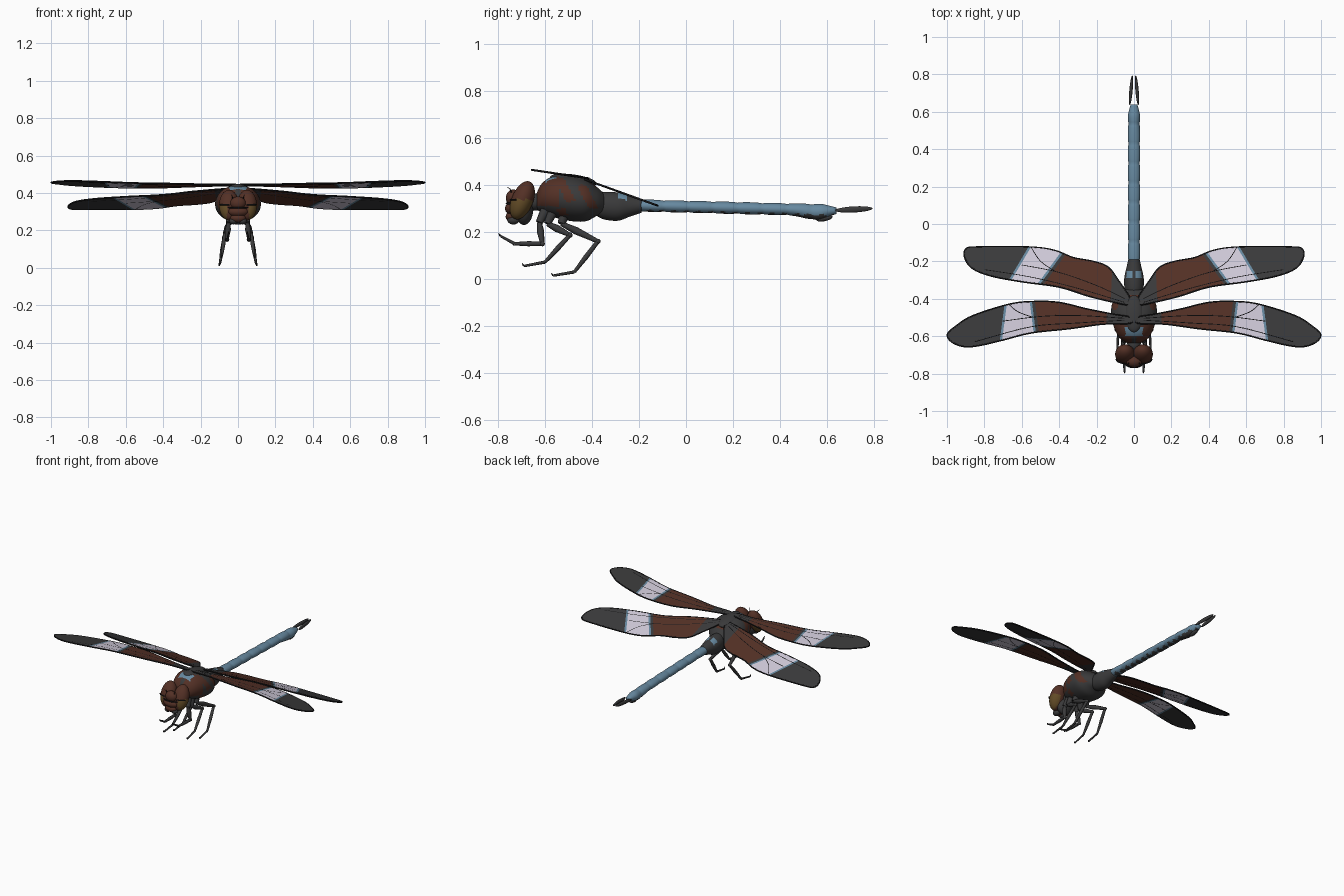
import bpy, bmesh, math
from mathutils import Vector, Matrix

cube = bpy.data.objects.get("Cube")
if cube:
    bpy.data.objects.remove(cube)

PALETTE = {
    "charcoal": (0.042, 0.042, 0.043),
    "black": (0.010, 0.010, 0.011),
    "brown": (0.088, 0.030, 0.019),
    "olive": (0.125, 0.072, 0.020),
    "blue": (0.135, 0.250, 0.350),
    "pale_lilac": (0.620, 0.580, 0.680),
}
MATS = {}
for label, rgb in PALETTE.items():
    m = bpy.data.materials.new(label)
    m.use_nodes = True
    m.diffuse_color = (*rgb, 1)
    m.node_tree.nodes["Principled BSDF"].inputs["Base Color"].default_value = (*rgb, 1)
    MATS[label] = m


def spline(pts, steps=5, cyclic=False):
    """Smooth a short list of points (Catmull-Rom)."""
    pts = [Vector(p) for p in pts]
    n = len(pts)
    pick = (lambda i: pts[i % n]) if cyclic else (lambda i: pts[max(0, min(n - 1, i))])
    out = []
    for i in range(n if cyclic else n - 1):
        a, b, c, d = (pick(i + k) for k in (-1, 0, 1, 2))
        for s in range(steps):
            t = s / steps
            out.append(b + (c - a) * (t / 2) + (2 * a - 5 * b + 4 * c - d) * (t * t / 2)
                       + (3 * b - a - 3 * c + d) * (t ** 3 / 2))
    return out if cyclic else out + [pts[-1]]


def finish(name, bm, colours, rule=None, smooth=True):
    """Turn a bmesh into an object; the rule names a colour per face centre."""
    for f in bm.faces:
        f.smooth = smooth
        if rule:
            f.material_index = colours.index(rule(f.calc_center_median()))
    me = bpy.data.meshes.new(name)
    bm.to_mesh(me)
    bm.free()
    for c in colours:
        me.materials.append(MATS[c])
    ob = bpy.data.objects.new(name, me)
    bpy.context.collection.objects.link(ob)
    return ob


def loft(name, rings, colours, rule=None, sides=40):
    """Skin elliptical rings (y, centre z, half width, half height)."""
    bm = bmesh.new()
    rows = []
    for y, z, rx, rz in rings:
        rows.append([bm.verts.new((rx * math.cos(k * math.tau / sides), y,
                                   z + rz * math.sin(k * math.tau / sides))) for k in range(sides)])
    for a, b in zip(rows, rows[1:]):
        for k in range(sides):
            j = (k + 1) % sides
            bm.faces.new((a[k], a[j], b[j], b[k]))
    bm.faces.new(rows[0])
    bm.faces.new(rows[-1])
    bmesh.ops.recalc_face_normals(bm, faces=bm.faces)
    return finish(name, bm, colours, rule)


def ball(name, centre, radii, colours, rule=None, tilt=0.0, yaw=0.0):
    bm = bmesh.new()
    mat = (Matrix.Translation(centre) @ Matrix.Rotation(math.radians(yaw), 4, 'Z')
           @ Matrix.Rotation(math.radians(tilt), 4, 'X') @ Matrix.Diagonal((*radii, 1)))
    bmesh.ops.create_uvsphere(bm, u_segments=32, v_segments=20, radius=1, matrix=mat)
    return finish(name, bm, colours, rule)


def tube(name, pts, radii, colour, cyclic=False):
    cu = bpy.data.curves.new(name, 'CURVE')
    cu.dimensions = '3D'
    cu.bevel_depth = 1
    cu.bevel_resolution = 2
    cu.use_fill_caps = True
    sp = cu.splines.new('POLY')
    sp.points.add(len(pts) - 1)
    sp.use_cyclic_u = cyclic
    for i, (p, co) in enumerate(zip(sp.points, pts)):
        p.co = (*co, 1)
        p.radius = radii[i] if isinstance(radii, (list, tuple)) else radii
    cu.materials.append(MATS[colour])
    ob = bpy.data.objects.new(name, cu)
    bpy.context.collection.objects.link(ob)
    return ob


# Thorax: dark shell with brown plates and a blue collar mark
def thorax_rule(c):
    x, y, z = abs(c.x), c.y, c.z
    slant = y + 0.5 * (z - 0.35)
    if x < 0.045 and -0.6 < y < -0.555 and z > 0.39:
        return "blue"
    if y < -0.545 and x > 0.012 and z > 0.31:
        return "brown"
    if x < 0.035 and -0.45 < y < -0.38 and z > 0.37:
        return "brown"
    if x > 0.05 and (-0.52 < slant < -0.48 and 0.33 < z < 0.43
                     or -0.44 < slant < -0.4 and 0.3 < z < 0.4
                     or -0.58 < slant < -0.54 and 0.27 < z < 0.3):
        return "brown"
    return "charcoal"


loft("thorax", spline([(-0.64, 0.325, 0.025, 0.03), (-0.615, 0.345, 0.07, 0.06),
                       (-0.57, 0.35, 0.1, 0.085), (-0.5, 0.345, 0.12, 0.097),
                       (-0.43, 0.335, 0.118, 0.09), (-0.38, 0.33, 0.085, 0.062),
                       (-0.35, 0.32, 0.05, 0.045)], 7),
     ["charcoal", "brown", "blue"], thorax_rule, 64)
loft("neck", [(-0.69, 0.325, 0.03, 0.03), (-0.61, 0.33, 0.04, 0.04)], ["charcoal"])
ball("wing_saddle", (0, -0.48, 0.42), (0.05, 0.1, 0.025), ["charcoal"], tilt=-8)

# Abdomen: dark base, then a long blue segmented tail with a dark belly
loft("abdomen_base", spline([(-0.39, 0.315, 0.035, 0.04), (-0.35, 0.312, 0.05, 0.058),
                             (-0.29, 0.308, 0.052, 0.06), (-0.24, 0.31, 0.042, 0.045),
                             (-0.19, 0.312, 0.03, 0.03)], 8), ["charcoal", "blue"],
     lambda c: "blue" if 0.008 < abs(c.x) < 0.04 and -0.29 < c.y < -0.25 and c.z > 0.335
     else "charcoal")

SEGMENTS, STEPS = 8, 10
tail = []
for i in range(SEGMENTS * STEPS + 1):
    u = i / (SEGMENTS * STEPS)
    bulge = 0.86 + 0.14 * math.sin(math.pi * (i % STEPS) / STEPS) ** 0.5
    swell = math.exp(-((u - 0.89) / 0.07) ** 2)
    end = 1 - 0.4 * max(0, (u - 0.93) / 0.07)
    tail.append((-0.2 + 0.84 * u, 0.313 - 0.022 * u - 0.008 * swell,
                 0.033 * bulge * end, (0.026 + 0.009 * swell) * bulge * end))
loft("tail", tail, ["blue", "charcoal"],
     lambda c: "charcoal" if c.z < 0.297 - 0.025 * (c.y + 0.2) - 0.01 * math.sin(c.y * 60) ** 2
     else "blue")
ball("tail_plate", (0, 0.59, 0.258), (0.015, 0.035, 0.012), ["charcoal"], tilt=12)

# Head: paired eyes with olive lower sides, stacked face plates
for side, tag in ((1, "left"), (-1, "right")):
    ball(tag + "_eye", (side * 0.048, -0.697, 0.335), (0.053, 0.046, 0.086), ["brown", "olive"],
         lambda c: "olive" if c.z < 0.337 and abs(c.x) > 0.058 else "brown", tilt=-22)
    ball(tag + "_mandible", (side * 0.025, -0.735, 0.25), (0.022, 0.025, 0.018), ["charcoal"])
    tube(tag + "_antenna", [(side * 0.025, -0.74, 0.36), (side * 0.032, -0.75, 0.385),
                            (side * 0.036, -0.76, 0.39)], [0.003, 0.002, 0.001], "black")
    tube(tag + "_eye_seam", [(side * (0.045 + 0.05 * math.sin(a)), -0.722 - 0.024 * math.cos(a), 0.337)
                             for a in (i * math.pi / 16 for i in range(9))], 0.0035, "black")
ball("head_core", (0, -0.69, 0.3), (0.06, 0.04, 0.07), ["charcoal"])
ball("forehead", (0, -0.735, 0.345), (0.042, 0.032, 0.036), ["brown"])
ball("face_plate", (0, -0.738, 0.3), (0.055, 0.033, 0.028), ["brown"])
ball("upper_lip", (0, -0.738, 0.265), (0.042, 0.03, 0.024), ["brown"])
tube("face_seam", [(0.055 * math.cos(a), -0.735 - 0.029 * math.sin(a), 0.322)
                   for a in (i * math.pi / 12 for i in range(13))], 0.004, "black")


# Wings: one outline, cut into bands, with an inset brown panel
def wing(name, side, outline, height, root_x, inner, outer, veins):
    place = lambda p: Vector((side * p[0], p[1], height(p[1])))
    edge = spline(outline, 5, True)
    bm = bmesh.new()
    bm.faces.new([bm.verts.new((p[0], p[1], 0)) for p in edge])

    def gap(line, p):
        """Signed distance outward from a band line (rear point, front point)."""
        a, b = (Vector((*q, 0)) for q in line)
        d = (b - a).normalized()
        return (Vector((p[0], p[1], 0)) - a).dot(Vector((-d.y, d.x, 0)))

    strip = 0.012
    root = ((root_x, 0), (root_x, -1))
    for line, shift in ((root, 0), (inner, 0), (inner, strip), (outer, 0), (outer, strip)):
        a, b = (Vector((*q, 0)) for q in line)
        d = (b - a).normalized()
        no = Vector((-d.y, d.x, 0))
        bmesh.ops.bisect_plane(bm, geom=bm.verts[:] + bm.edges[:] + bm.faces[:],
                               plane_co=a + no * shift, plane_no=no)
    colours = ["charcoal", "brown", "blue", "pale_lilac"]
    panel = None
    for f in bm.faces:
        c = f.calc_center_bounds()
        gi, go = gap(inner, c), gap(outer, c)
        if gi < 0:
            f.material_index = 0
            if gap(root, c) > 0:
                panel = f
        elif go > strip:
            f.material_index = 0
        else:
            f.material_index = 2 if gi < strip or go > 0 else 3
    if panel:
        bmesh.ops.inset_region(bm, faces=[panel], thickness=0.016, use_even_offset=True)
        panel.material_index = 1
    for v in bm.verts:
        v.co = place(v.co)
    ob = finish(name, bm, colours, smooth=False)
    sol = ob.modifiers.new("thickness", 'SOLIDIFY')
    sol.thickness = 0.006
    sol.offset = 0
    tube(name + "_edge", [place(p) for p in edge], 0.0045, "black", True)
    for k, v in enumerate(veins):
        tube(f"{name}_vein_{k + 1}", [place(p) for p in spline([(*q, 0) for q in v])], 0.0038, "black")


FORE = [(0.02, -0.5), (0.02, -0.53), (0.165, -0.535), (0.35, -0.56), (0.55, -0.582), (0.7, -0.62),
        (0.83, -0.65), (0.91, -0.655), (0.975, -0.63), (0.997, -0.59), (0.95, -0.545),
        (0.86, -0.49), (0.67, -0.43), (0.54, -0.415), (0.4, -0.42), (0.25, -0.455), (0.1, -0.485)]
HIND = [(0.02, -0.4), (0.03, -0.43), (0.1, -0.42), (0.245, -0.385), (0.4, -0.337), (0.59, -0.31),
        (0.755, -0.28), (0.86, -0.24), (0.903, -0.185), (0.9, -0.135), (0.835, -0.123),
        (0.57, -0.123), (0.43, -0.14), (0.325, -0.18), (0.22, -0.2), (0.14, -0.23), (0.085, -0.3)]
FORE_VEINS = [[(0.05, -0.515), (0.3, -0.53), (0.55, -0.55), (0.85, -0.63)],
              [(0.05, -0.505), (0.3, -0.49), (0.5, -0.495), (0.7, -0.52)],
              [(0.54, -0.5), (0.62, -0.47), (0.67, -0.43)]]
HIND_VEINS = [[(0.05, -0.42), (0.3, -0.345), (0.55, -0.285), (0.8, -0.245)],
              [(0.05, -0.4), (0.2, -0.33), (0.4, -0.26), (0.6, -0.22)],
              [(0.42, -0.255), (0.5, -0.2), (0.55, -0.125)]]
for side, tag in ((1, "left"), (-1, "right")):
    wing(tag + "_forewing", side, FORE, lambda y: 0.465 - 0.15 * (y + 0.66), 0.13,
         ((0.545, -0.42), (0.525, -0.58)), ((0.68, -0.43), (0.705, -0.62)), FORE_VEINS)
    wing(tag + "_hindwing", side, HIND, lambda y: 0.312 - 0.36 * (y + 0.12), 0.11,
         ((0.375, -0.15), (0.5, -0.32)), ((0.55, -0.123), (0.655, -0.3)), HIND_VEINS)

    # Tail claspers
    ball(tag + "_clasper", (side * 0.016, 0.715, 0.296), (0.009, 0.08, 0.013), ["charcoal"],
         tilt=3, yaw=side * 5)

# Legs: hip, knee, ankle, toe for each pair, with spines and claws
LEGS = {
    "front_leg": [(0.035, -0.6, 0.29), (0.05, -0.625, 0.24), (0.06, -0.612, 0.15),
                  (0.055, -0.73, 0.15), (0.05, -0.79, 0.183)],
    "middle_leg": [(0.04, -0.57, 0.28), (0.05, -0.59, 0.235), (0.07, -0.494, 0.187),
                   (0.085, -0.6, 0.072), (0.09, -0.69, 0.055)],
    "hind_leg": [(0.04, -0.52, 0.27), (0.05, -0.53, 0.235), (0.075, -0.375, 0.16),
                 (0.095, -0.475, 0.03), (0.1, -0.566, 0.014)],
}
for name, path in LEGS.items():
    for side, tag in ((1, "left"), (-1, "right")):
        hip, trochanter, knee, ankle, toe = (Vector((side * x, y, z)) for x, y, z in path)
        full = f"{tag}_{name}"
        tube(full + "_hip", [hip, trochanter], [0.022, 0.016], "charcoal")
        tube(full + "_thigh", [trochanter, trochanter.lerp(knee, 0.4), knee], [0.01, 0.016, 0.009], "charcoal")
        tube(full + "_shin", [knee, knee.lerp(ankle, 0.5), ankle], [0.009, 0.011, 0.007], "charcoal")
        tube(full + "_foot", [ankle, toe], [0.007, 0.005], "charcoal")
        ball(full + "_knee", knee, (0.011,) * 3, ["charcoal"])
        tube(full + "_claw", [toe, toe + Vector((0, -0.008, 0.012))], [0.005, 0.001], "black")
        for t in (0.3, 0.5, 0.7, 0.9):
            p = knee.lerp(ankle, t)
            tube(full + "_spine", [p, p + Vector((0, -0.016, -0.008))], [0.003, 0.001], "black")
